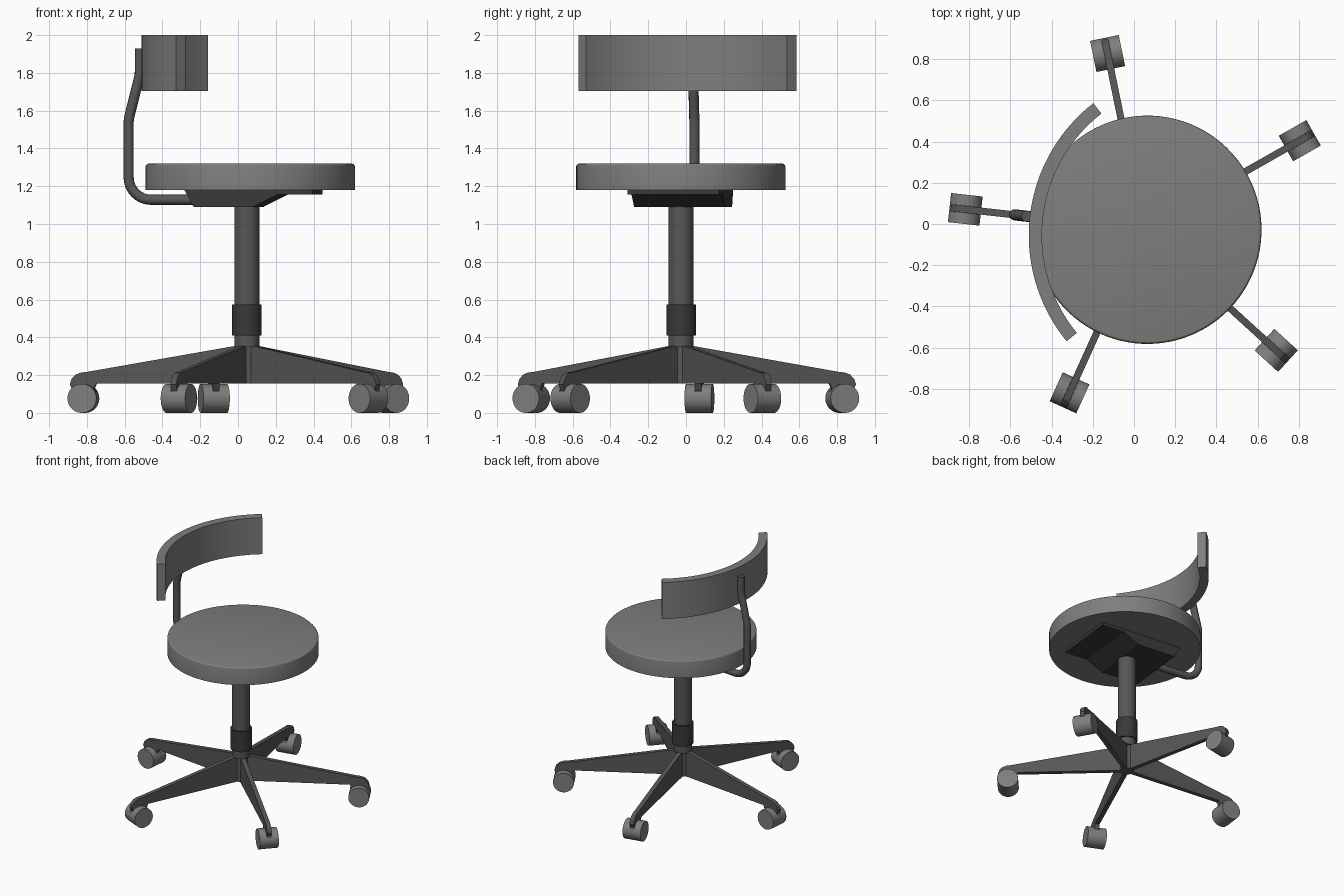
import bpy, bmesh
from math import sin, cos, pi, radians
from mathutils import Matrix, Vector

if "Cube" in bpy.data.objects:
    bpy.data.objects.remove(bpy.data.objects["Cube"])

CX, CY = 0.047, -0.026          # axis of the column
TURN = radians(-6.4)            # swivel of seat mechanism and base


def material(name, v):
    mat = bpy.data.materials.new(name)
    mat.diffuse_color = (v, v, v * 0.97, 1)
    mat.use_nodes = True
    mat.node_tree.nodes["Principled BSDF"].inputs["Base Color"].default_value = mat.diffuse_color
    return mat


PAD = material("pad_grey", 0.21)
METAL = material("dark_metal", 0.095)
BLACK = material("black_plastic", 0.04)


def frame(angle):
    return Matrix.Translation((CX, CY, 0)) @ Matrix.Rotation(angle, 4, 'Z')


def finish(bm, name, matrix, mat):
    bmesh.ops.recalc_face_normals(bm, faces=bm.faces)
    me = bpy.data.meshes.new(name)
    bm.to_mesh(me)
    bm.free()
    me.materials.append(mat)
    ob = bpy.data.objects.new(name, me)
    bpy.context.collection.objects.link(ob)
    ob.matrix_world = matrix
    bpy.ops.object.select_all(action='DESELECT')
    ob.select_set(True)
    bpy.context.view_layer.objects.active = ob
    bpy.ops.object.shade_smooth_by_angle(angle=radians(25))
    return ob


def extrude(name, pts, vec, matrix, mat):
    """Closed outline of 3D points pushed along vec."""
    bm = bmesh.new()
    face = bm.faces.new([bm.verts.new(p) for p in pts])
    ext = bmesh.ops.extrude_face_region(bm, geom=[face], use_keep_orig=True)
    bmesh.ops.translate(bm, vec=vec, verts=[g for g in ext['geom'] if isinstance(g, bmesh.types.BMVert)])
    return finish(bm, name, matrix, mat)


def side_profile(name, rz, y0, y1, matrix, mat):
    return extrude(name, [(r, y0, z) for r, z in rz], Vector((0, y1 - y0, 0)), matrix, mat)


def cylinder(name, radius, z0, z1, mat, x=0.0, sides=48, bevel=0.0):
    bm = bmesh.new()
    bmesh.ops.create_cone(bm, cap_ends=True, segments=sides, radius1=radius, radius2=radius,
                          depth=z1 - z0, matrix=Matrix.Translation((x, 0, (z0 + z1) / 2)))
    if bevel:
        rim = [e for e in bm.edges if all(v.co.z > (z0 + z1) / 2 for v in e.verts)]
        bmesh.ops.bevel(bm, geom=rim, offset=bevel, segments=3, profile=0.5, affect='EDGES')
    return finish(bm, name, frame(TURN), mat)


# Seat, column, collar and base hub
cylinder("seat", 0.554, 1.18, 1.32, PAD, x=0.018, sides=96, bevel=0.016)
cylinder("column", 0.066, 0.35, 1.10, METAL)
cylinder("collar", 0.078, 0.41, 0.575, BLACK)
cylinder("base_hub", 0.05, 0.155, 0.36, METAL, sides=10)

# Mechanism plate under the seat
side_profile("seat_mechanism", [(-0.306, 1.18), (-0.256, 1.09), (0.06, 1.09), (0.19, 1.155),
                                (0.375, 1.155), (0.375, 1.18)], -0.243, 0.243, frame(TURN), BLACK)

# Five tapered legs with casters
leg = [(0, 0.155), (0.80, 0.155), (0.82, 0.115), (0.925, 0.115), (0.942, 0.15), (0.932, 0.18),
       (0.91, 0.203), (0.88, 0.214), (0.85, 0.217), (0.0, 0.365)]
circle = [(0.871 + 0.077 * cos(2 * pi * i / 40), 0.077 + 0.077 * sin(2 * pi * i / 40)) for i in range(40)]
core = [(r, min(z, 0.116 + 0.0001 * z)) for r, z in circle]
for i in range(5):
    m = frame(radians(29.6 + 72 * i))
    side_profile(f"leg_{i + 1}", leg, -0.017, 0.017, m, METAL)
    side_profile(f"wheel_left_{i + 1}", circle, 0.0175, 0.071, m, PAD)
    side_profile(f"wheel_right_{i + 1}", circle, -0.071, -0.0175, m, PAD)
    side_profile(f"wheel_core_{i + 1}", core, -0.0175, 0.0175, m, PAD)

# Bent tube carrying the backrest
path = [Vector((-0.25, 0, 1.128)), Vector((-0.51, 0, 1.128))]
path += [Vector((-0.51 - 0.12 * sin(a), 0, 1.248 - 0.12 * cos(a)))
         for a in [pi / 2 * k / 8 for k in range(1, 9)]]
path += [Vector(p) for p in [(-0.63, 0, 1.54), (-0.628, 0, 1.56), (-0.622, 0, 1.585),
                             (-0.577, 0, 1.765), (-0.571, 0, 1.79), (-0.57, 0, 1.815), (-0.57, 0, 1.93)]]
curve = bpy.data.curves.new("backrest_tube", 'CURVE')
curve.dimensions = '3D'
curve.bevel_depth = 0.027
curve.bevel_resolution = 4
curve.use_fill_caps = True
curve.materials.append(METAL)
spline = curve.splines.new('POLY')
spline.points.add(len(path) - 1)
for pt, co in zip(spline.points, path):
    pt.co = (*co, 1)
    pt.radius = 1
spline.use_smooth = True
tube = bpy.data.objects.new("backrest_tube", curve)
bpy.context.collection.objects.link(tube)
tube.matrix_world = frame(TURN)

# Curved backrest
N, half = 40, radians(45.7)
arc = [half * (2 * k / N - 1) for k in range(N + 1)]
ring = lambda rad, angles: [(0.256 - rad * cos(a), rad * sin(a), 1.705) for a in angles]
extrude("backrest", ring(0.812, arc) + ring(0.748, arc[::-1]), Vector((0, 0, 0.295)), frame(TURN), PAD)
